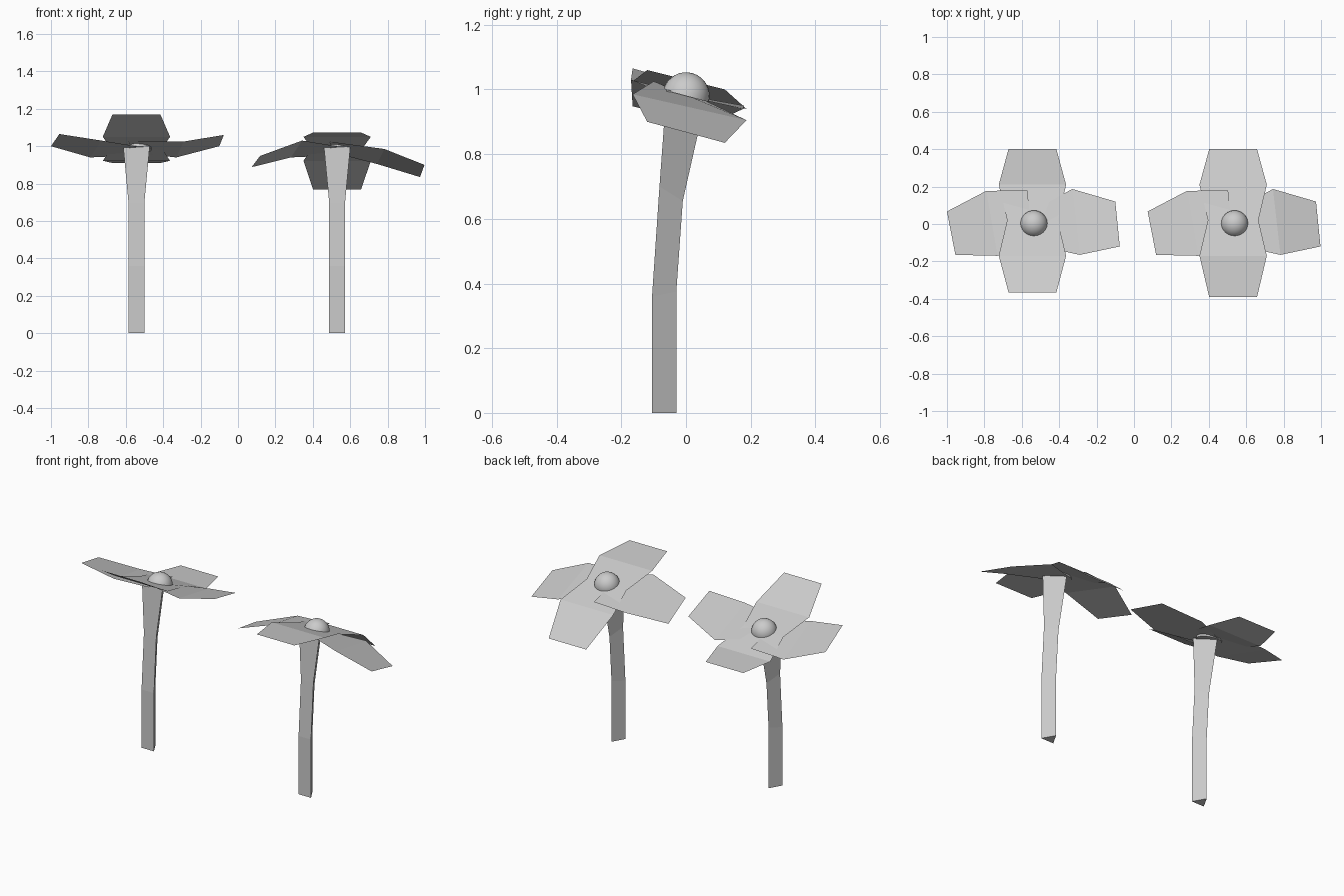
import bpy, bmesh, math
from mathutils import Matrix

if "Cube" in bpy.data.objects:
    bpy.data.objects.remove(bpy.data.objects["Cube"])


def finish(name, bm, x):
    me = bpy.data.meshes.new(name)
    bm.to_mesh(me)
    bm.free()
    ob = bpy.data.objects.new(name, me)
    ob.location.x = x
    bpy.context.collection.objects.link(ob)
    return ob


def strip(name, rows, x):
    """Thin sheet bridging successive pairs of edge points."""
    bm = bmesh.new()
    vs = [[bm.verts.new(p) for p in row] for row in rows]
    for a, b in zip(vs, vs[1:]):
        bm.faces.new((a[0], a[1], b[1], b[0]))
    bmesh.ops.recalc_face_normals(bm, faces=bm.faces)
    if sum(f.normal.z for f in bm.faces) < 0:
        bmesh.ops.reverse_faces(bm, faces=bm.faces)
    return finish(name, bm, x)


def stem(name, x):
    # triangular section: half width, front y, front z, back y, back z
    rings = [(0.0425, -0.105, 0, -0.03, 0), (0.0425, -0.105, 0.36, -0.03, 0.375),
             (0.0425, -0.082, 0.70, -0.01, 0.655), (0.071, -0.06, 1.0, 0.06, 0.965)]
    bm = bmesh.new()
    vs = [[bm.verts.new(p) for p in ((-w, fy, fz), (w, fy, fz), (0, by, bz))]
          for w, fy, fz, by, bz in rings]
    for a, b in zip(vs, vs[1:]):
        for i in range(3):
            j = (i + 1) % 3
            bm.faces.new((a[i], a[j], b[j], b[i]))
    bm.faces.new(vs[0][::-1])
    bm.faces.new(vs[-1])
    finish(name, bm, x)


def dome(name, x):
    # half sphere tilted backwards with the blossom
    bm = bmesh.new()
    bmesh.ops.create_uvsphere(bm, u_segments=24, v_segments=16, radius=0.073)
    bmesh.ops.bisect_plane(bm, geom=bm.verts[:] + bm.edges[:] + bm.faces[:], dist=1e-5,
                           plane_co=(0, 0, 0), plane_no=(0, 0, 1), clear_inner=True)
    bmesh.ops.holes_fill(bm, edges=[e for e in bm.edges if e.is_boundary], sides=0)
    bm.transform(Matrix.Translation((0.008, 0, 0.98)) @ Matrix.Rotation(math.radians(-15), 4, 'X'))
    for f in bm.faces:
        f.smooth = len(f.verts) < 5
    finish(name, bm, x)


def flower(side, x, front, back, left, right, right_mid):
    stem(side + "_stem", x)
    dome(side + "_flower_centre", x)
    # front and back petals share one waisted strip: (half width, y, z)
    rows = [(0.128, *front), (0.18, -0.17, 1.05), (0.135, 0.02, 0.988), (0.18, 0.21, 0.922), (0.128, *back)]
    strip(side + "_front_back_petals", [((-w, y, z), (w, y, z)) for w, y, z in rows], x)
    # left petal
    strip(side + "_left_petal", [
        ((-0.457, 0.067, left[0]), (-0.412, -0.165, left[1])),
        ((-0.247, 0.177, 0.94), (-0.187, -0.17, 1.03)),
        ((-0.027, 0.18, 0.95), (0.0, -0.10, 1.0))], x)
    # right petal
    strip(side + "_right_petal", [
        ((0.443, 0.12, right[0]), (0.467, -0.12, right[1])),
        ((0.213, 0.187, right_mid[0]), (0.253, -0.165, right_mid[1])),
        ((-0.02, 0.06, 0.965), (-0.042, -0.10, 1.025))], x)


# left flower opens upward, right flower droops
flower("left", -0.543, (-0.365, 1.17), (0.40, 0.91), (1.0, 1.065), (1.0, 1.06), (0.94, 1.025))
flower("right", 0.53, (-0.39, 1.073), (0.40, 0.768), (0.888, 0.948), (0.835, 0.90), (0.905, 0.985))
